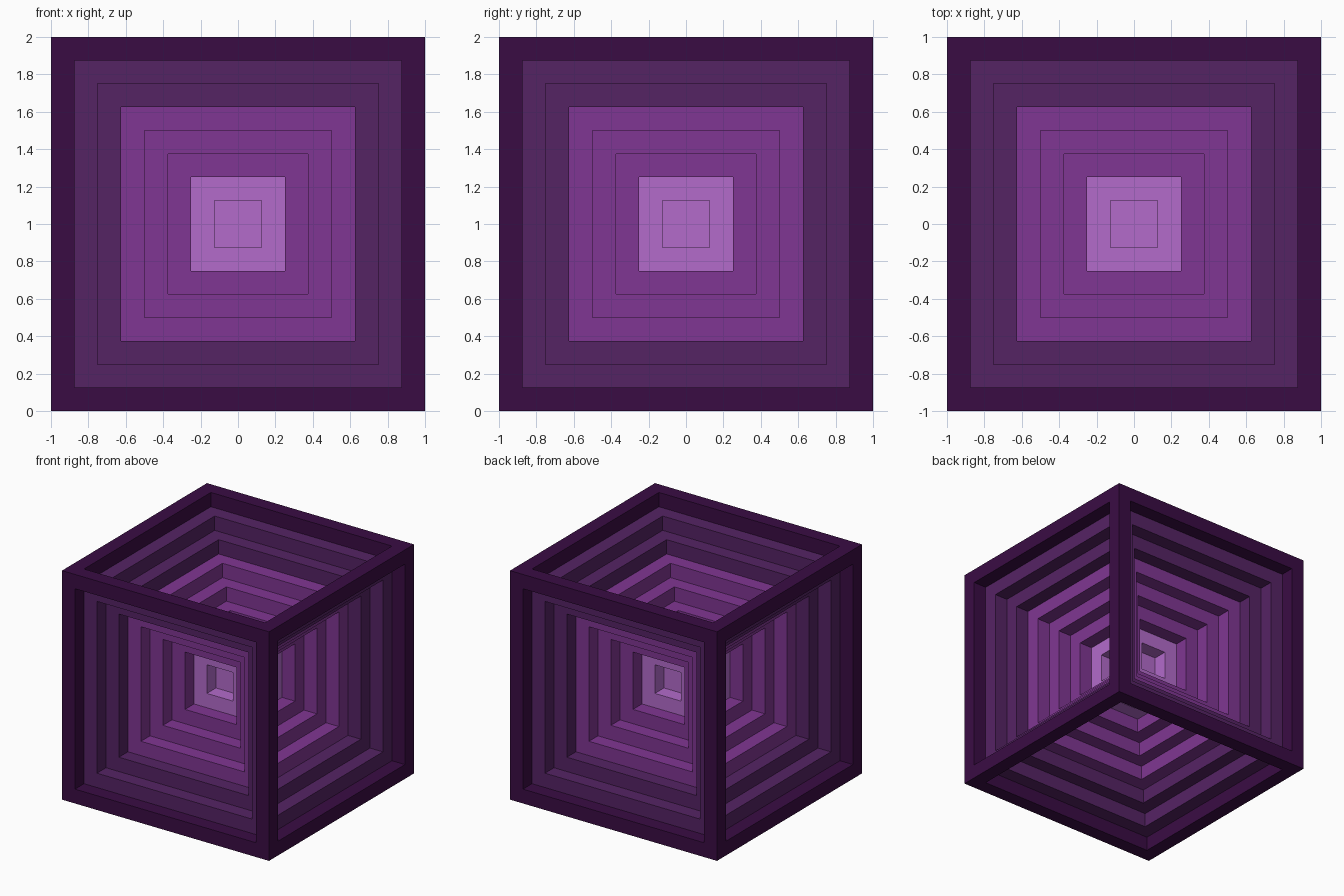
import bpy, bmesh
from itertools import product
from mathutils import Vector

if "Cube" in bpy.data.objects:
    bpy.data.objects.remove(bpy.data.objects["Cube"])

STEP = 0.125
CENTRE = Vector((0, 0, 1))


def material(name, rgb):
    # sRGB bytes to linear diffuse colour
    lin = [((c / 255 + 0.055) / 1.055) ** 2.4 if c > 10 else c / 255 / 12.92 for c in rgb]
    m = bpy.data.materials.new(name)
    m.diffuse_color = (*lin, 1)
    m.use_nodes = True
    m.node_tree.nodes["Principled BSDF"].inputs["Base Color"].default_value = m.diffuse_color
    return m


darkest = material("darkest purple", (58, 12, 68))
dark = material("dark purple", (85, 35, 100))
mid = material("mid purple", (128, 54, 147))
light = material("light purple", (179, 107, 203))


def add_object(name, bm, mat):
    bmesh.ops.remove_doubles(bm, verts=bm.verts[:], dist=1e-5)
    bmesh.ops.recalc_face_normals(bm, faces=bm.faces[:])
    me = bpy.data.meshes.new(name)
    bm.to_mesh(me)
    bm.free()
    me.materials.append(mat)
    ob = bpy.data.objects.new(name, me)
    ob.location = CENTRE
    bpy.context.collection.objects.link(ob)


def cube_frame(name, half, mat):
    """Twelve joined square bars along the edges of a cube, skin only."""
    cuts = (-half, -half + STEP, half - STEP, half)
    cells = {c for c in product(range(3), repeat=3) if c.count(1) < 2}
    bm = bmesh.new()
    for c in cells:
        for axis, side in product(range(3), (0, 1)):
            n = list(c)
            n[axis] += 1 if side else -1
            if tuple(n) in cells:
                continue
            u, v = (axis + 1) % 3, (axis + 2) % 3
            corners = []
            for a, b in ((0, 0), (1, 0), (1, 1), (0, 1)):
                k = list(c)
                k[axis] += side
                k[u] += a
                k[v] += b
                corners.append(bm.verts.new([cuts[i] for i in k]))
            bm.faces.new(corners if side else corners[::-1])
    add_object(name, bm, mat)


# Nested frames, each one step smaller, lighter towards the middle
for i, mat in enumerate((darkest, dark, dark, mid, mid, mid, light)):
    cube_frame(f"nested_frame_{i + 1}", 1 - i * STEP, mat)

# Solid core cube
core = bmesh.new()
bmesh.ops.create_cube(core, size=2 * STEP)
add_object("core_cube", core, light)
